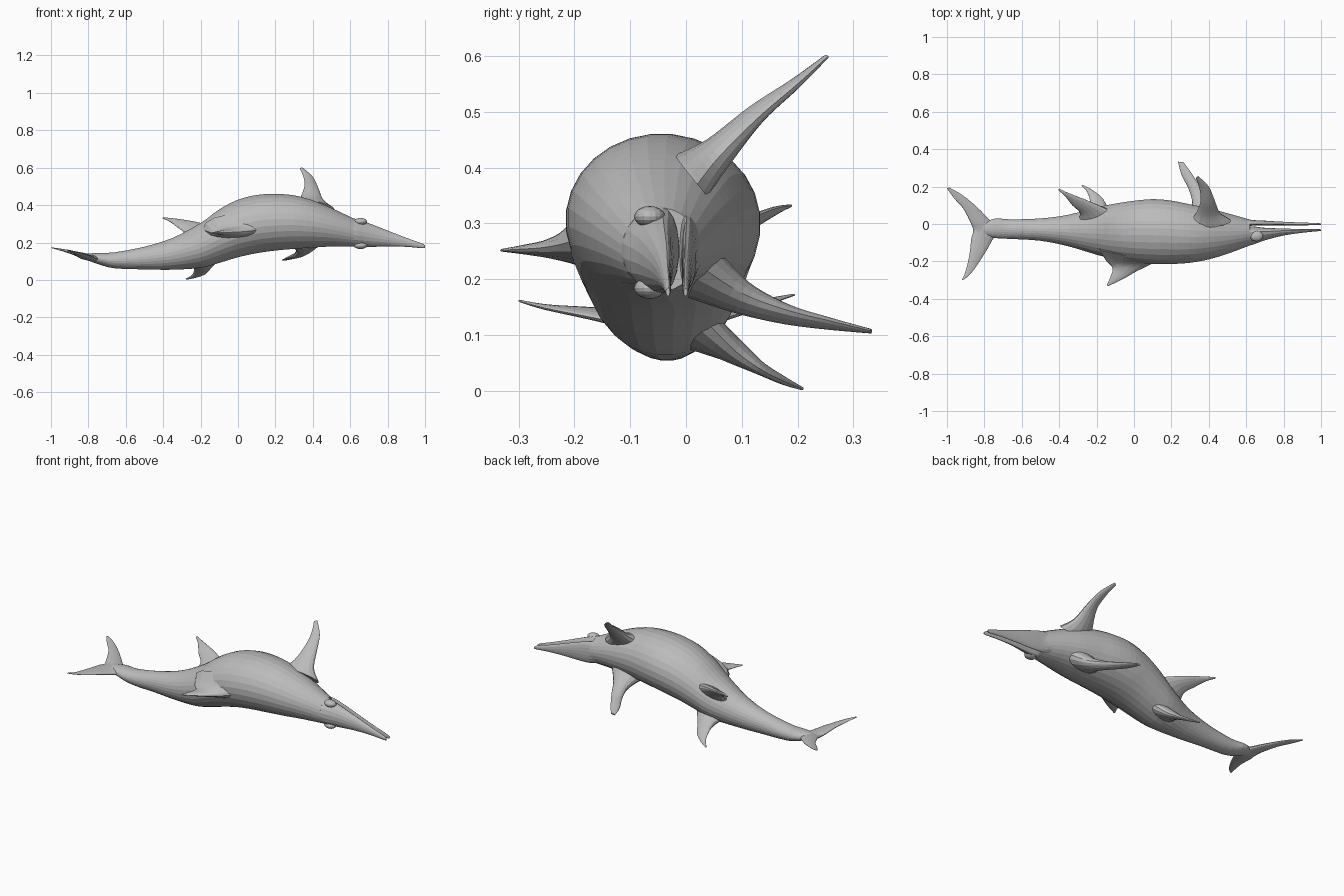
import bpy, bmesh, math
from mathutils import Vector

skin_mat = bpy.data.materials.new("grey_skin")
skin_mat.diffuse_color = (0.5, 0.5, 0.5, 1)


def spline(stations, steps):
    """Catmull-Rom through rows of numbers."""
    s = [Vector(r) for r in stations]
    out = []
    for i in range(len(s) - 1):
        a, b, c, d = s[max(i - 1, 0)], s[i], s[i + 1], s[min(i + 2, len(s) - 1)]
        for k in range(steps):
            t = k / steps
            out.append(0.5 * (2 * b + (c - a) * t + (2 * a - 5 * b + 4 * c - d) * t * t
                              + (3 * b - 3 * c + d - a) * t ** 3))
    return out + [s[-1]]


def finish(name, bm):
    bmesh.ops.recalc_face_normals(bm, faces=bm.faces)
    mesh = bpy.data.meshes.new(name)
    bm.to_mesh(mesh)
    bm.free()
    mesh.materials.append(skin_mat)
    ob = bpy.data.objects.new(name, mesh)
    bpy.context.collection.objects.link(ob)
    return ob


def skin(name, rings):
    """Bridge closed rings of points and cap both ends."""
    bm = bmesh.new()
    loops = [[bm.verts.new(p) for p in ring] for ring in rings]
    n = len(loops[0])
    for a, b in zip(loops, loops[1:]):
        for i in range(n):
            j = (i + 1) % n
            bm.faces.new((a[i], a[j], b[j], b[i]))
    bm.faces.new(loops[0])
    bm.faces.new(loops[-1])
    return finish(name, bm)


def tube(name, stations, sides, steps, bias=0.5):
    """Rows of x, y min, y max, z min, z max; bias moves the widest line in y."""
    rings = []
    for x, y0, y1, z0, z1 in spline(stations, steps):
        yc, zc, ring = y0 + bias * (y1 - y0), (z0 + z1) / 2, []
        for i in range(sides):
            t = math.tau * (i + 0.5) / sides
            c = math.cos(t)
            ring.append((x, yc + c * (y1 - yc if c > 0 else yc - y0),
                         zc + math.sin(t) * (z1 - z0) / 2))
        rings.append(ring)
    return skin(name, rings)


def fin(name, stations, sides=14, steps=5):
    """Rows of leading edge xyz, trailing edge xyz, thickness."""
    rows = spline(stations, steps)
    mids = [(Vector(r[0:3]) + Vector(r[3:6])) / 2 for r in rows]
    rings = []
    for i, r in enumerate(rows):
        lead, trail = Vector(r[0:3]), Vector(r[3:6])
        span = mids[min(i + 1, len(rows) - 1)] - mids[max(i - 1, 0)]
        normal = (trail - lead).cross(span).normalized()
        ring = []
        for k in range(sides):
            t = math.tau * k / sides
            ring.append(lead.lerp(trail, 0.5 - 0.5 * math.cos(t))
                        + normal * math.sin(t) * r[6] / 2)
        rings.append(ring)
    return skin(name, rings)


# Body, rolled on its side: back towards -y, belly towards +y
tube("body", [
    (-0.85, -0.045, -0.015, 0.122, 0.136), (-0.75, -0.074, 0.028, 0.085, 0.145),
    (-0.66, -0.080, 0.025, 0.062, 0.148), (-0.50, -0.090, 0.030, 0.056, 0.178),
    (-0.35, -0.120, 0.050, 0.054, 0.225), (-0.20, -0.165, 0.090, 0.064, 0.305),
    (-0.10, -0.190, 0.110, 0.090, 0.378), (0.00, -0.207, 0.125, 0.120, 0.430),
    (0.10, -0.215, 0.134, 0.142, 0.455), (0.20, -0.215, 0.126, 0.156, 0.461),
    (0.30, -0.208, 0.106, 0.165, 0.453), (0.40, -0.190, 0.085, 0.172, 0.426),
    (0.50, -0.160, 0.058, 0.178, 0.385), (0.62, -0.115, 0.024, 0.178, 0.328)], 28, 3)

# Long parted jaws
tube("upper_jaw", [
    (0.56, -0.128, -0.015, 0.190, 0.345), (0.63, -0.113, -0.012, 0.176, 0.326),
    (0.70, -0.088, -0.020, 0.176, 0.303), (0.80, -0.062, -0.024, 0.179, 0.264),
    (0.90, -0.047, -0.027, 0.177, 0.225), (0.98, -0.039, -0.027, 0.170, 0.196),
    (1.00, -0.036, -0.029, 0.170, 0.185)], 18, 3, 0.7)
tube("lower_jaw", [
    (0.56, -0.030, 0.036, 0.200, 0.320), (0.63, -0.009, 0.022, 0.185, 0.312),
    (0.70, -0.008, 0.018, 0.180, 0.292), (0.80, -0.007, 0.012, 0.180, 0.256),
    (0.90, -0.007, 0.008, 0.177, 0.220), (0.98, -0.006, 0.005, 0.170, 0.194),
    (1.00, -0.004, 0.003, 0.170, 0.184)], 18, 3, 0.3)

# Eyes bulging from both sides of the head
for side, z in (("upper", 0.312), ("lower", 0.184)):
    bpy.ops.mesh.primitive_uv_sphere_add(segments=16, ring_count=10, location=(0.655, -0.065, z))
    eye = bpy.context.object
    eye.name = side + "_eye"
    eye.scale = (0.036, 0.028, 0.019)
    eye.data.materials.append(skin_mat)

# Fin on the back
fin("dorsal_fin", [
    (0.16, -0.17, 0.28, -0.19, -0.13, 0.27, 0.16),
    (0.09, -0.215, 0.265, -0.15, -0.195, 0.255, 0.07),
    (0.01, -0.255, 0.257, -0.115, -0.235, 0.252, 0.035),
    (-0.06, -0.295, 0.254, -0.125, -0.28, 0.252, 0.018),
    (-0.14, -0.333, 0.252, -0.145, -0.325, 0.252, 0.005)])

# Front flippers
fin("upper_front_flipper", [
    (0.52, 0.02, 0.37, 0.29, 0.00, 0.40, 0.09),
    (0.46, 0.06, 0.42, 0.33, 0.055, 0.435, 0.06),
    (0.43, 0.13, 0.49, 0.355, 0.12, 0.50, 0.035),
    (0.40, 0.20, 0.55, 0.35, 0.19, 0.55, 0.02),
    (0.345, 0.255, 0.60, 0.33, 0.245, 0.595, 0.008)])
fin("lower_front_flipper", [
    (0.47, 0.03, 0.22, 0.27, 0.03, 0.20, 0.10),
    (0.41, 0.10, 0.175, 0.31, 0.10, 0.16, 0.06),
    (0.365, 0.18, 0.145, 0.295, 0.18, 0.13, 0.035),
    (0.315, 0.26, 0.125, 0.255, 0.26, 0.115, 0.02),
    (0.265, 0.33, 0.108, 0.235, 0.333, 0.106, 0.008)])

# Hind flippers
fin("upper_hind_flipper", [
    (-0.08, 0.05, 0.27, -0.30, 0.01, 0.20, 0.08),
    (-0.17, 0.09, 0.295, -0.29, 0.06, 0.25, 0.045),
    (-0.26, 0.13, 0.315, -0.33, 0.10, 0.285, 0.025),
    (-0.35, 0.165, 0.328, -0.37, 0.15, 0.315, 0.015),
    (-0.40, 0.19, 0.332, -0.405, 0.18, 0.33, 0.006)])
fin("lower_hind_flipper", [
    (-0.09, 0.03, 0.13, -0.27, 0.00, 0.10, 0.08),
    (-0.14, 0.09, 0.07, -0.24, 0.07, 0.08, 0.05),
    (-0.17, 0.14, 0.035, -0.235, 0.12, 0.05, 0.025),
    (-0.22, 0.18, 0.015, -0.25, 0.17, 0.022, 0.015),
    (-0.275, 0.21, 0.003, -0.28, 0.205, 0.006, 0.006)])

# Crescent tail fluke, tip to tip
fin("tail_fluke", [
    (-0.99, 0.195, 0.172, -1.00, 0.19, 0.172, 0.004),
    (-0.925, 0.16, 0.16, -0.96, 0.135, 0.162, 0.01),
    (-0.85, 0.10, 0.14, -0.915, 0.085, 0.152, 0.02),
    (-0.78, 0.03, 0.12, -0.875, 0.01, 0.14, 0.03),
    (-0.73, -0.03, 0.11, -0.86, -0.035, 0.13, 0.035),
    (-0.76, -0.09, 0.115, -0.87, -0.08, 0.135, 0.03),
    (-0.80, -0.16, 0.13, -0.88, -0.165, 0.145, 0.02),
    (-0.86, -0.25, 0.148, -0.90, -0.25, 0.152, 0.01),
    (-0.905, -0.295, 0.16, -0.92, -0.30, 0.162, 0.004)])
